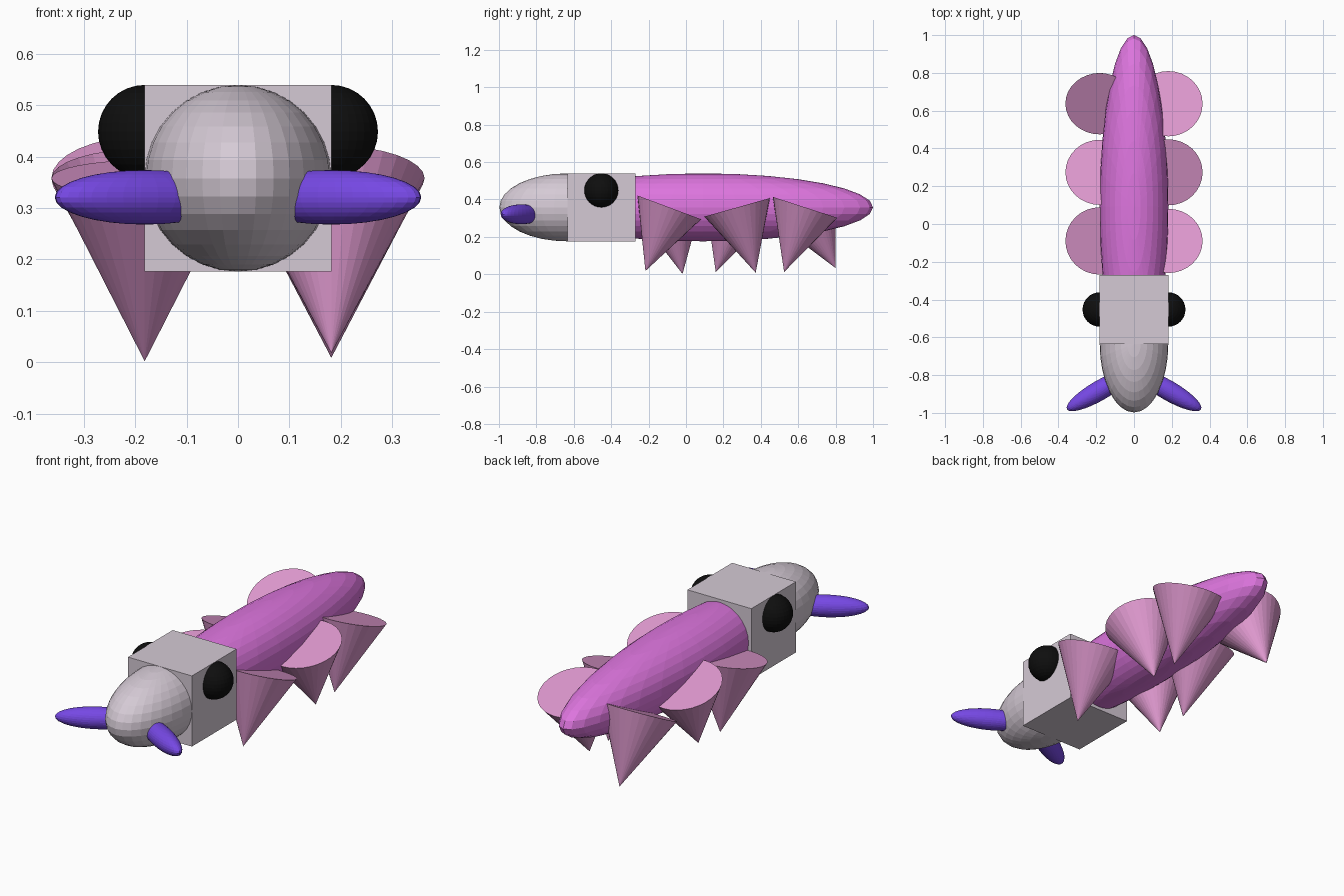
import bpy, math
from mathutils import Matrix, Vector

if "Cube" in bpy.data.objects:
    bpy.data.objects.remove(bpy.data.objects["Cube"])

U = 0.1816           # base unit: body radius
Z = 0.358            # height of body axis
BY = 0.092           # body centre along y


def material(name, rgb):
    m = bpy.data.materials.new(name)
    lin = [((c / 255 + 0.055) / 1.055) ** 2.4 for c in rgb]
    m.diffuse_color = (*lin, 1)
    m.use_nodes = True
    m.node_tree.nodes["Principled BSDF"].inputs["Base Color"].default_value = m.diffuse_color
    return m


ORCHID = material("orchid", (221, 117, 222))
GREY = material("pale_mauve", (213, 202, 213))
PINK = material("dusty_pink", (222, 152, 206))
VIOLET = material("violet", (118, 72, 228))
BLACK = material("black", (14, 14, 14))


def finish(name, mat):
    ob = bpy.context.object
    ob.name = name
    ob.data.materials.append(mat)
    return ob


def ellipsoid(name, mat, centre, radii, turn=0):
    bpy.ops.mesh.primitive_uv_sphere_add(segments=32, ring_count=16, location=centre,
                                         rotation=(0, 0, turn))
    ob = finish(name, mat)
    ob.scale = radii
    return ob


# abdomen, thorax block and head
ellipsoid("body", ORCHID, (0, BY, Z), (U, 5 * U, U))
bpy.ops.mesh.primitive_cube_add(size=2 * U, location=(0, BY - 3 * U, Z))
finish("neck_block", GREY)
ellipsoid("head", GREY, (0, BY - 4 * U, Z), (U, 2 * U, U))

# eyes and mandibles, mirrored
for side, s in (("right", 1), ("left", -1)):
    ellipsoid(f"eye_{side}", BLACK, (s * U, BY - 3 * U, Z + U / 2), (U / 2,) * 3)
    ellipsoid(f"mandible_{side}", VIOLET, (s * U, -0.881, 0.321), (0.2, 0.053, 0.053),
              -s * math.radians(30))

# legs: cones pointing down, each swung forward or back about its top disc
SWING = {"right": (1, (-20.5, 15.8, -18.0)), "left": (-1, (11.3, -18.4, 26.7))}
for side, (s, angles) in SWING.items():
    for i, a in enumerate(angles):
        bpy.ops.mesh.primitive_cone_add(vertices=32, radius1=0, radius2=U, depth=2 * U)
        leg = finish(f"leg_{side}_{i + 1}", PINK)
        leg.data.transform(Matrix.Translation((0, 0, -U)))
        leg.location = Vector((s * U, BY + (2 * i - 1) * U, Z))
        leg.rotation_euler = (math.radians(a), 0, 0)
